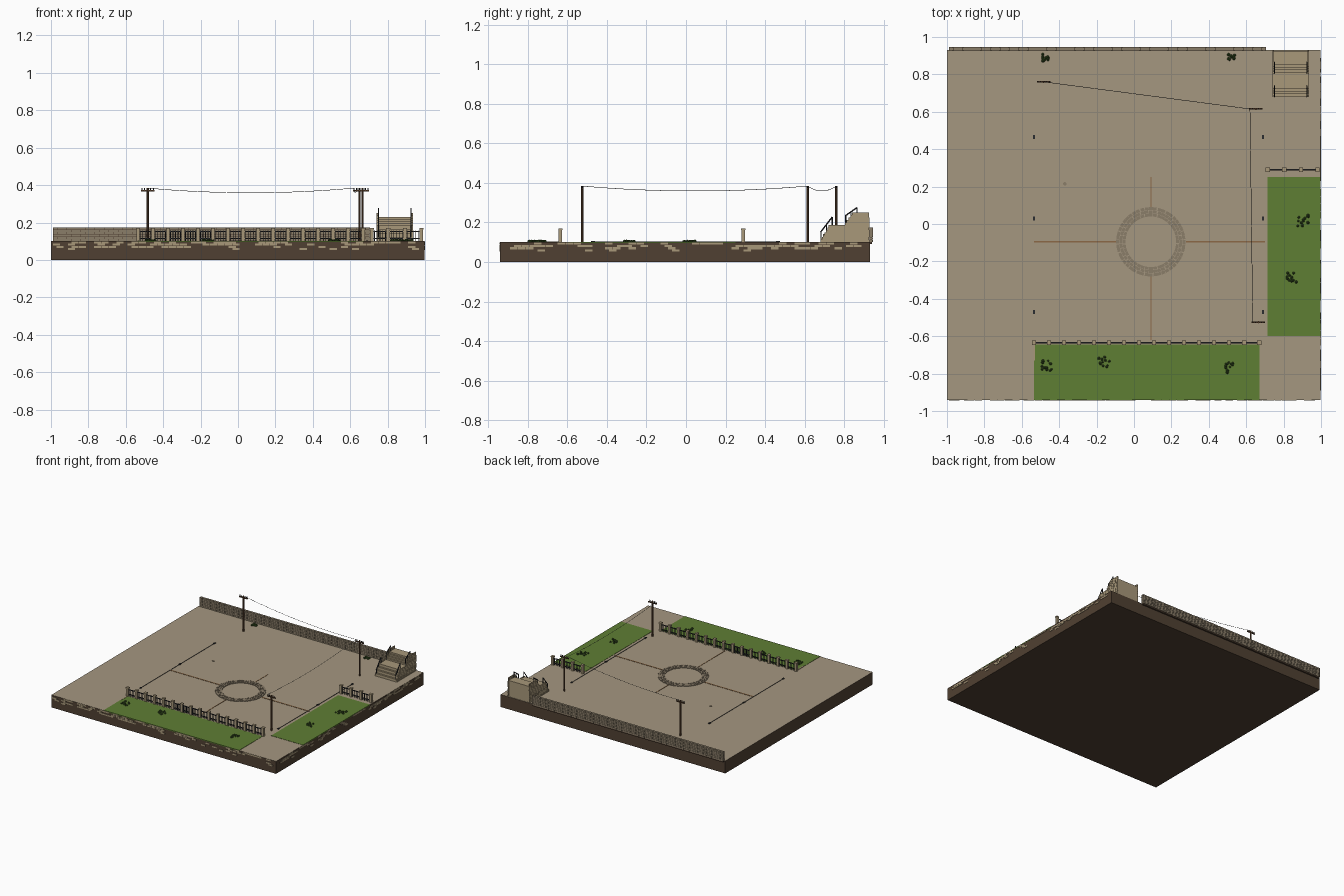
import bpy, bmesh, math, random
from mathutils import Vector, Matrix

if "Cube" in bpy.data.objects:
    bpy.data.objects.remove(bpy.data.objects["Cube"])
random.seed(4)

def mat(name, r, g, b):
    m = bpy.data.materials.new(name)
    lin = lambda c: ((c / 255 + 0.055) / 1.055) ** 2.4 if c > 10 else c / 3294
    m.diffuse_color = (lin(r), lin(g), lin(b), 1)
    m.use_nodes = True
    m.node_tree.nodes["Principled BSDF"].inputs["Base Color"].default_value = m.diffuse_color
    return m

EARTH = mat("dark_earth", 80, 64, 50)
SAND = mat("sandy_ground", 165, 151, 128)
GRASS = mat("grass_green", 95, 126, 52)
BRICK = mat("tan_brick", 168, 152, 122)
STONE = mat("grey_stone", 138, 125, 105)
WOOD = mat("brown_wood", 92, 66, 46)
IRON = mat("dark_iron", 42, 44, 48)
LEAF = mat("dark_leaf", 52, 76, 32)
PATH = mat("brown_path", 140, 105, 70)

def box(bm, x0, x1, y0, y1, z0, z1):
    m = Matrix.Translation(((x0 + x1) / 2, (y0 + y1) / 2, (z0 + z1) / 2)) @ \
        Matrix.Diagonal((x1 - x0, y1 - y0, z1 - z0, 1))
    return bmesh.ops.create_cube(bm, size=1, matrix=m)["verts"]

def rod(bm, a, b, r, n=6):
    a, b = Vector(a), Vector(b)
    m = Matrix.Translation((a + b) / 2) @ (b - a).to_track_quat('Z', 'Y').to_matrix().to_4x4()
    bmesh.ops.create_cone(bm, cap_ends=True, segments=n, radius1=r, radius2=r,
                          depth=(b - a).length, matrix=m)

def finish(name, bm, *mats):
    me = bpy.data.meshes.new(name)
    bm.to_mesh(me)
    bm.free()
    for m in mats:
        me.materials.append(m)
    ob = bpy.data.objects.new(name, me)
    bpy.context.collection.objects.link(ob)
    return ob

# ground slab: sandy top, earth sides
bm = bmesh.new()
box(bm, -1, 0.997, -0.941, 0.93, 0, 0.1)
for f in bm.faces:
    f.material_index = 1 if f.normal.z > 0.5 else 0
finish("ground_slab", bm, EARTH, SAND)

# scattered facing bricks on the front and right edges
bm = bmesh.new()
for row in range(4):
    z = 0.052 + row * 0.012
    chance = (0.12, 0.3, 0.5, 0.45)[row]
    for i in range(50):
        s = -0.99 + i * 0.04 + (row % 2) * 0.02
        if random.random() < chance and s < 0.955:
            box(bm, s, s + 0.038, -0.944, -0.94, z, z + 0.011)
        if random.random() < chance and -0.935 < s < 0.885:
            box(bm, 0.996, 1.0, s, s + 0.038, z, z + 0.011)
finish("edge_bricks", bm, BRICK)

# lawns
bm = bmesh.new()
box(bm, -0.535, 0.67, -0.942, -0.645, 0.095, 0.102)
box(bm, 0.715, 0.998, -0.60, 0.25, 0.095, 0.102)
finish("lawns", bm, GRASS)
bm = bmesh.new()
box(bm, -0.537, -0.528, -0.73, -0.645, 0.1, 0.104)
finish("lawn_kerb", bm, BRICK)

# back wall: dark mortar core with staggered bricks
bm = bmesh.new()
box(bm, -0.988, 0.703, 0.929, 0.942, 0.09, 0.172)
finish("back_wall_core", bm, EARTH)
bm = bmesh.new()
for row in range(6):
    z, x = 0.1 + row * 0.0125, -0.99 - (row % 2) * 0.025
    while x < 0.70:
        box(bm, max(x, -0.99), min(x + 0.048, 0.705), 0.926, 0.945, z, z + 0.0112)
        x += 0.05
finish("back_wall_bricks", bm, STONE)

# fences: square capped posts, iron rails and bars
def fence(name, x0, step, n, y):
    posts, iron = bmesh.new(), bmesh.new()
    for i in range(n):
        x = x0 + i * step
        box(posts, x - 0.009, x + 0.009, y - 0.009, y + 0.009, 0.1, 0.162)
        box(posts, x - 0.011, x + 0.011, y - 0.011, y + 0.011, 0.162, 0.17)
        if i < n - 1:
            for z in (0.113, 0.150):
                box(iron, x, x + step, y - 0.003, y + 0.003, z, z + 0.005)
            for k in range(1, 6):
                bx = x + step * k / 6
                box(iron, bx - 0.0015, bx + 0.0015, y - 0.0015, y + 0.0015, 0.1, 0.158)
    finish(name + "_posts", posts, BRICK)
    finish(name + "_iron", iron, IRON)

fence("front_fence", -0.535, 0.0803, 16, -0.635)
fence("side_fence", 0.715, 0.0885, 4, 0.29)

# cobbled ring of two rows plus a centre row
CX, CY = 0.09, -0.095
bm = bmesh.new()
for r0, r1, n in ((0.135, 0.150, 40), (0.152, 0.167, 44), (0.169, 0.185, 48)):
    for i in range(n):
        a = (i + random.uniform(-0.1, 0.1)) * math.tau / n
        w = math.pi * (r0 + r1) / n * 0.44 * 2 / 2
        vs = box(bm, r0, r1, -w, w, 0.095, 0.104)
        bmesh.ops.rotate(bm, verts=vs, matrix=Matrix.Rotation(a, 3, 'Z'))
        bmesh.ops.translate(bm, verts=vs, vec=(CX, CY, 0))
finish("cobble_ring", bm, STONE)

# paths leading from the ring
bm = bmesh.new()
for x0, x1 in ((-0.535, CX - 0.187), (CX + 0.187, 0.70)):
    box(bm, x0, x1, CY - 0.005, CY + 0.005, 0.098, 0.102)
for y0, y1 in ((-0.62, CY - 0.187), (CY + 0.187, 0.25)):
    box(bm, CX - 0.003, CX + 0.003, y0, y1, 0.098, 0.102)
finish("ring_paths", bm, PATH)

# ground lines with small markers on both sides
bm = bmesh.new()
for x in (-0.535, 0.69):
    box(bm, x - 0.0007, x + 0.0007, -0.47, 0.465, 0.099, 0.103)
    for y in (-0.47, 0.03, 0.465):
        box(bm, x - 0.006, x + 0.006, y - 0.01, y + 0.01, 0.099, 0.105)
finish("side_markers", bm, IRON)
bm = bmesh.new()
rod(bm, (-0.37, 0.215, 0.098), (-0.37, 0.215, 0.104), 0.01, 8)
finish("drain_cover", bm, STONE)

# leafy tufts
bm = bmesh.new()
for x, y, s in ((-0.47, -0.76, 0.03), (-0.16, -0.735, 0.03), (0.50, -0.77, 0.03), (0.905, 0.02, 0.03),
                (0.84, -0.29, 0.03), (-0.47, 0.89, 0.018), (0.52, 0.89, 0.018)):
    for i in range(13):
        p = (x + random.uniform(-s, s), y + random.uniform(-s, s), 0.104)
        bmesh.ops.create_icosphere(bm, subdivisions=1, radius=random.uniform(0.006, 0.01),
                                   matrix=Matrix.Translation(p))
finish("leaf_tufts", bm, LEAF)

# utility poles with crossarm and insulators
POLES = ((-0.483, 0.76), (0.65, 0.615), (0.665, -0.525))
wood, iron = bmesh.new(), bmesh.new()
for x, y in POLES:
    rod(wood, (x, y, 0.1), (x, y, 0.384), 0.006, 8)
    box(wood, x - 0.036, x + 0.036, y - 0.004, y + 0.004, 0.366, 0.374)
    for dx in (-0.03, -0.016, 0.016, 0.03):
        rod(iron, (x + dx, y, 0.374), (x + dx, y, 0.385), 0.003)
finish("utility_poles", wood, WOOD)
finish("insulators", iron, IRON)

# sagging wires
for k, (p, q) in enumerate(zip(POLES, POLES[1:])):
    cu = bpy.data.curves.new("wire", 'CURVE')
    cu.dimensions, cu.bevel_depth, cu.bevel_resolution = '3D', 0.0013, 0
    sp = cu.splines.new('POLY')
    sp.points.add(16)
    for i, pt in enumerate(sp.points):
        t = i / 16
        pt.co = (p[0] + (q[0] - p[0]) * t - 0.03 * (k or t), p[1] + (q[1] - p[1]) * t,
                 0.384 - 0.1 * t * (1 - t), 1)
    cu.materials.append(IRON)
    bpy.context.collection.objects.link(bpy.data.objects.new("overhead_wire", cu))

# two-flight staircase: solid steps
bm = bmesh.new()
for y0, z0, rise in ((0.68, 0.1, 0.083), (0.81, 0.183, 0.047)):
    for i in range(4):
        box(bm, 0.749, 0.927, y0 + i * 0.014, 0.926, z0, z0 + rise * (i + 1) / 4)
finish("stair_steps", bm, BRICK)

# brick side walls following the steps
bm = bmesh.new()
for x in (0.740, 0.927):
    for row in range(12):
        z = 0.1 + row * 0.0125
        y = 0.68 + row * 0.007 if row < 7 else 0.795 + (row - 6) * 0.009
        box(bm, x + 0.001, x + 0.008, y, 0.926, z, z + 0.0125)
        y -= (row % 2) * 0.014
        while y < 0.92:
            lo = 0.68 + row * 0.007 if row < 7 else 0.795 + (row - 6) * 0.009
            box(bm, x, x + 0.009, max(y, lo), min(y + 0.030, 0.927), z, z + 0.0115)
            y += 0.0315
finish("stair_side_walls", bm, BRICK)

# stair handrails
bm = bmesh.new()
for x in (0.752, 0.924):
    for y0, z0, y1, z1 in ((0.68, 0.1, 0.74, 0.183), (0.805, 0.183, 0.865, 0.23)):
        t0, t1 = z0 + 0.05, z1 + 0.045
        rod(bm, (x, y0 + 0.003, z0), (x, y0 + 0.003, t0), 0.003)
        rod(bm, (x, y1, z1), (x, y1, t1), 0.003)
        rod(bm, (x, y0, t0), (x, y1, t1), 0.0035)
        rod(bm, (x, (y0 + y1) / 2, (z0 + z1) / 2), (x, (y0 + y1) / 2, (t0 + t1) / 2), 0.002)
finish("stair_handrails", bm, IRON)
